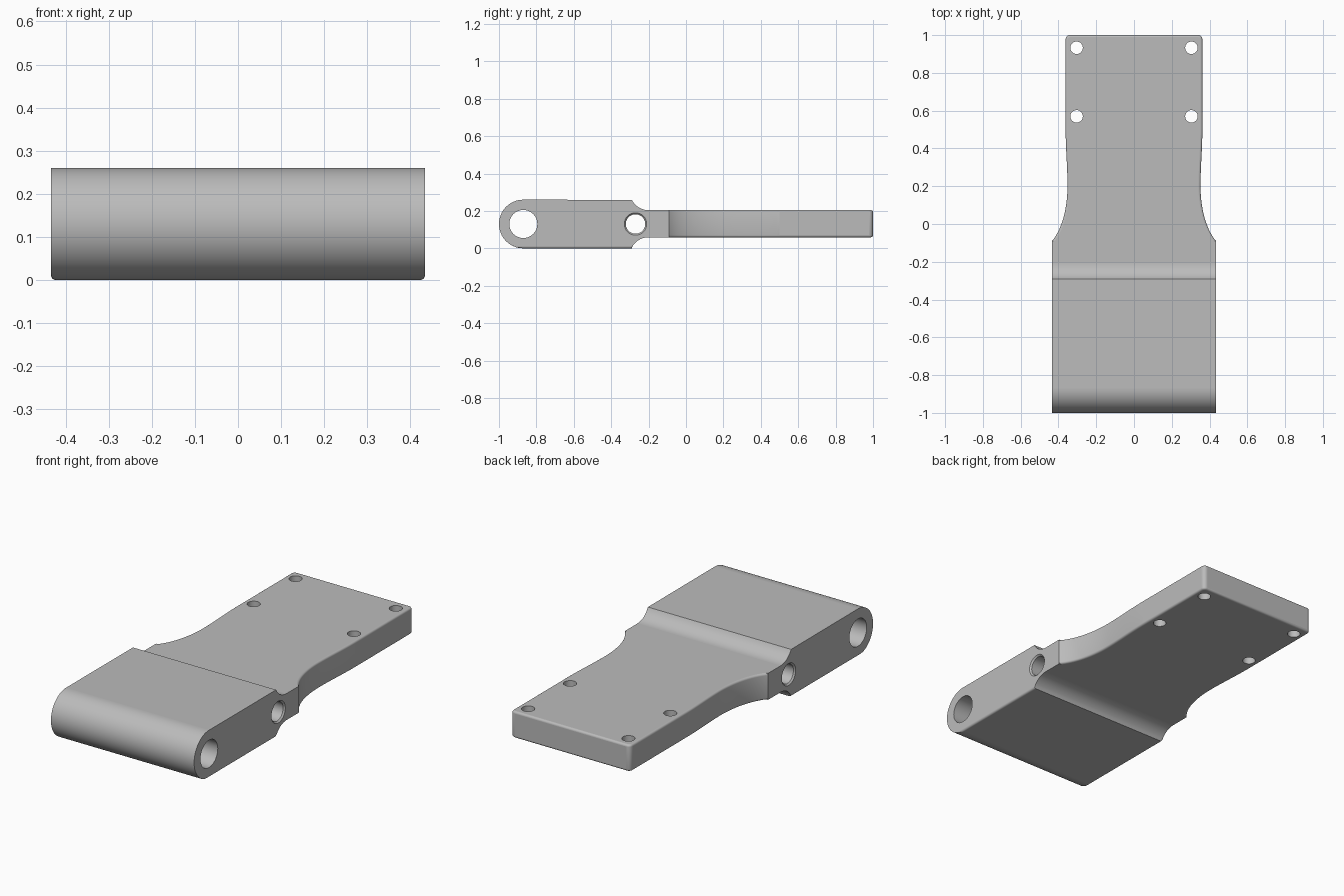
import bpy, bmesh, math
from mathutils import Vector
from mathutils.geometry import interpolate_bezier, tessellate_polygon

cube = bpy.data.objects.get("Cube")
if cube:
    bpy.data.objects.remove(cube, do_unlink=True)

HALF_W, NECK_W, PLATE_W = 0.434, 0.352, 0.362
MID_Z, NOSE_R, NOSE_Y = 0.13, 0.13, -0.87
PLATE_LOW, PLATE_TOP, SHOULDER_Y = 0.059, 0.204, -0.09
EDGE_R = 0.011

grey = bpy.data.materials.new("machined grey")
grey.use_nodes = True
grey.diffuse_color = (0.5, 0.5, 0.5, 1)
grey.node_tree.nodes["Principled BSDF"].inputs["Base Color"].default_value = (0.5, 0.5, 0.5, 1)


def arc(cx, cy, r, start, end, n):
    angles = [math.radians(start + (end - start) * i / n) for i in range(n + 1)]
    return [Vector((cx + r * math.cos(a), cy + r * math.sin(a))) for a in angles]


def inset(points, d):
    """Move a counter-clockwise outline inwards by d with mitred corners."""
    result = []
    for i, p in enumerate(points):
        before = (p - points[i - 1]).normalized()
        after = (points[(i + 1) % len(points)] - p).normalized()
        n1, n2 = Vector((before.y, -before.x)), Vector((after.y, -after.x))
        result.append(p - (n1 + n2) * d / (1 + n1.dot(n2)))
    return result


def lift(points, d):
    """Raise only the underside of an outline."""
    return [Vector((p.x, max(p.y, d))) for p in points]


def rounded_levels(low, high):
    """Heights and insets that round both rims of an extrusion."""
    steps = [math.radians(a) for a in (0, 22.5, 45, 67.5, 90)]
    top = [(EDGE_R * (1 - math.sin(a)), EDGE_R * (1 - math.cos(a))) for a in steps]
    return [(low + h, d) for h, d in reversed(top)] + [(high - h, d) for h, d in top]


def pierced_solid(name, outline, shrink, low, high, holes, place):
    """Extrude an outline with round holes; holes are (x, y, radius, countersink)."""
    bm = bmesh.new()

    def wall(sections):
        rings = [[bm.verts.new(place(p, h)) for p in points] for points, h in sections]
        for a, b in zip(rings, rings[1:]):
            for i in range(len(a)):
                face = bm.faces.new((a[i - 1], a[i], b[i], b[i - 1]))
                face.smooth = face.calc_area() < 0.03
        return rings[0], rings[-1]

    loops = [shrink(outline, EDGE_R)]
    ends = [wall([(shrink(outline, d), h) for h, d in rounded_levels(low, high)])]
    for x, y, r, sink in holes:
        levels = [(low, r + sink), (high, r + sink)]
        if sink:
            levels[1:1] = [(low + sink, r), (high - sink, r)]
        ends.append(wall([(arc(x, y, rad, 0, 360, 48)[:-1], h) for h, rad in levels]))
        loops.append(arc(x, y, r + sink, 0, 360, 48)[:-1])
    # Flat caps around the holes
    triangles = tessellate_polygon([[p.to_3d() for p in loop] for loop in loops])
    for side in (0, 1):
        verts = [v for end in ends for v in end[side]]
        for tri in triangles:
            bm.faces.new([verts[i] for i in tri])

    bmesh.ops.recalc_face_normals(bm, faces=bm.faces)
    for edge in bm.edges:
        edge.smooth = edge.calc_face_angle(0) < math.radians(30)
    mesh = bpy.data.meshes.new(name)
    bm.to_mesh(mesh)
    bm.free()
    mesh.materials.append(grey)
    bpy.context.scene.collection.objects.link(bpy.data.objects.new(name, mesh))


# Hinge block: round nose, thick body and concave steps, with two cross bores
side = arc(NOSE_Y, MID_Z, NOSE_R, 270, 90, 32)
side += arc(-0.2, PLATE_TOP + 0.101, 0.101, 207, 270, 10)
side += [Vector((SHOULDER_Y, PLATE_TOP)), Vector((SHOULDER_Y, PLATE_LOW))]
side += arc(-0.2, PLATE_LOW - 0.101, 0.101, 90, 153, 10)[:-1] + [Vector((-0.29, 0))]
bores = [(NOSE_Y, MID_Z, 0.075, 0), (-0.27, MID_Z, 0.052, 0.008)]
pierced_solid("hinge_block", side, lift, -HALF_W, HALF_W, bores,
              lambda p, h: (h, p.x, p.y))

# Mounting plate: waisted neck, rounded back corners and four screw holes
half = [Vector((HALF_W, SHOULDER_Y - 0.02))]
for a, b, c, d in (((HALF_W, SHOULDER_Y), (0.375, -0.02), (NECK_W, 0.1), (NECK_W, 0.2)),
                   ((NECK_W, 0.2), (NECK_W, 0.3), (PLATE_W, 0.4), (PLATE_W, 0.5))):
    curve = interpolate_bezier(*(Vector((*p, 0)) for p in (a, b, c, d)), 20)
    half += [p.to_2d() for p in curve if (p.to_2d() - half[-1]).length > 0.001]
half += arc(PLATE_W - 0.022, 0.978, 0.022, 0, 90, 6)
plate_outline = half + [Vector((-p.x, p.y)) for p in reversed(half)]
screws = [(x, y, 0.033, 0) for x in (-0.304, 0.304) for y in (0.57, 0.933)]
pierced_solid("mounting_plate", plate_outline, inset, PLATE_LOW, PLATE_TOP, screws,
              lambda p, h: (p.x, p.y, h))
